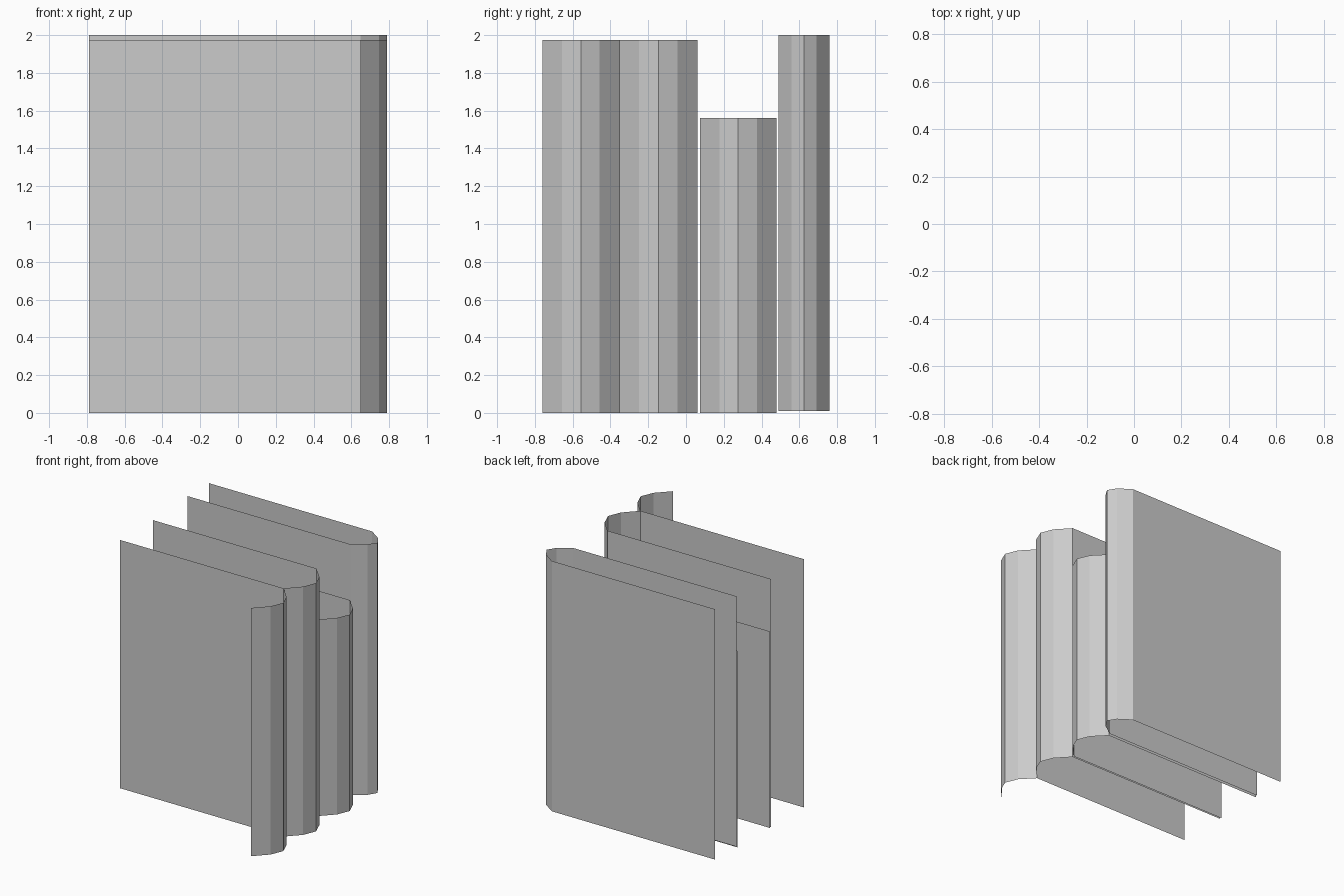
import bpy

if "Cube" in bpy.data.objects:
    bpy.data.objects.remove(bpy.data.objects["Cube"])

X_BACK = -0.789
# faceted spine: fraction across the book's thickness, x position
SPINE = [(0, 0.648), (0.255, 0.747), (0.5, 0.788), (0.745, 0.747), (1, 0.648)]


def book_shell(name, y0, y1, z0, z1, front_cover=True):
    """Thin open sheet: front cover, faceted spine and back cover."""
    path = [(x, y0 + (y1 - y0) * t) for t, x in SPINE]
    path.append((X_BACK, y1))
    if front_cover:
        path.insert(0, (X_BACK, y0))
    verts = [(x, y, z) for x, y in path for z in (z0, z1)]
    faces = [(2 * i, 2 * i + 2, 2 * i + 3, 2 * i + 1) for i in range(len(path) - 1)]
    mesh = bpy.data.meshes.new(name)
    mesh.from_pydata(verts, [], faces)
    mesh.update()
    obj = bpy.data.objects.new(name, mesh)
    bpy.context.collection.objects.link(obj)
    return obj


# two matching books whose front covers are left open
book_shell("book_front", -0.761, -0.353, 0.0, 1.973, front_cover=False)
book_shell("book_second", -0.353, 0.06, 0.0, 1.973, front_cover=False)
# short book and tall narrow book with both covers
book_shell("book_short", 0.074, 0.479, 0.0, 1.562)
book_shell("book_tall", 0.491, 0.76, 0.01, 2.0)
